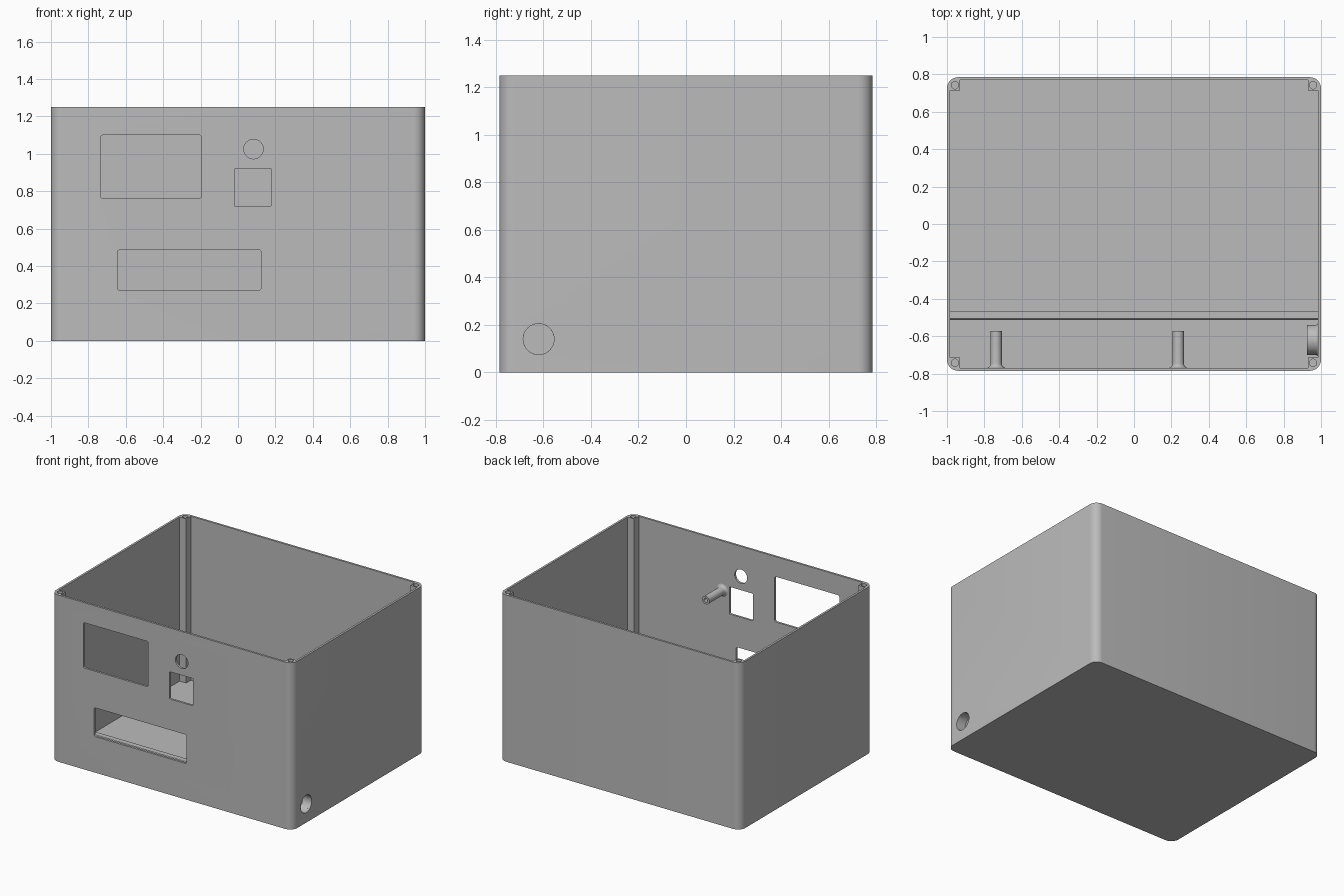
import bpy, bmesh
from math import pi, cos, sin
from mathutils import Vector

if "Cube" in bpy.data.objects:
    bpy.data.objects.remove(bpy.data.objects["Cube"])

grey = bpy.data.materials.new("plain grey")
grey.use_nodes = True
colour = (0.5, 0.5, 0.5, 1)
grey.diffuse_color = colour
grey.node_tree.nodes["Principled BSDF"].inputs["Base Color"].default_value = colour

HX, HY, HEIGHT = 1.0, 0.785, 1.25   # outer half sizes and height
WALL, FLOOR, POST = 0.016, 0.02, 0.07


def finish(name, bm):
    bmesh.ops.recalc_face_normals(bm, faces=bm.faces)
    mesh = bpy.data.meshes.new(name)
    bm.to_mesh(mesh)
    bm.free()
    mesh.materials.append(grey)
    ob = bpy.data.objects.new(name, mesh)
    bpy.context.collection.objects.link(ob)
    return ob


def smooth(ob):
    bpy.ops.object.select_all(action="DESELECT")
    ob.select_set(True)
    bpy.context.view_layer.objects.active = ob
    bpy.ops.object.shade_smooth_by_angle(angle=pi / 6)


def prism(name, points, axis, lo, hi):
    """Extrude a 2D outline along x, y or z."""
    place = {"x": lambda a, b, c: (c, a, b),
             "y": lambda a, b, c: (a, c, b),
             "z": lambda a, b, c: (a, b, c)}[axis]
    bm = bmesh.new()
    face = bm.faces.new([bm.verts.new(place(a, b, lo)) for a, b in points])
    new = bmesh.ops.extrude_face_region(bm, geom=[face])["geom"]
    bmesh.ops.translate(bm, vec=Vector(place(0, 0, hi - lo)),
                        verts=[g for g in new if isinstance(g, bmesh.types.BMVert)])
    return finish(name, bm)


def rounded(cx, cy, hw, hh, r, steps=8):
    """Outline of a rectangle with round corners."""
    points = []
    for q, (sx, sy) in enumerate([(1, 1), (-1, 1), (-1, -1), (1, -1)]):
        for i in range(steps + 1):
            a = (q + i / steps) * pi / 2
            points.append((cx + sx * (hw - r) + r * cos(a),
                           cy + sy * (hh - r) + r * sin(a)))
    return points


def circle(cx, cy, r, n=40):
    return [(cx + r * cos(2 * pi * i / n), cy + r * sin(2 * pi * i / n)) for i in range(n)]


def cut(target, cutter):
    mod = target.modifiers.new("cut", "BOOLEAN")
    mod.operation, mod.solver, mod.object = "DIFFERENCE", "EXACT", cutter
    bpy.context.view_layer.objects.active = target
    bpy.ops.object.modifier_apply(modifier=mod.name)
    bpy.data.objects.remove(cutter)


def lathe(name, profile, location, rotation, closed=False):
    """Spin a (radius, distance) profile around its own axis."""
    bm = bmesh.new()
    verts = [bm.verts.new((r, 0, d)) for r, d in profile]
    edges = [bm.edges.new(pair) for pair in zip(verts, verts[1:])]
    if closed:
        edges.append(bm.edges.new((verts[-1], verts[0])))
    bmesh.ops.spin(bm, geom=verts + edges, cent=(0, 0, 0), axis=(0, 0, 1),
                   angle=2 * pi, steps=32)
    bmesh.ops.remove_doubles(bm, verts=bm.verts, dist=0.0005)
    ob = finish(name, bm)
    ob.location, ob.rotation_euler = location, rotation
    smooth(ob)
    return ob


def flare(r, size, base):
    """Concave fillet from the wall up to a boss of radius r."""
    return [(r + size * (1 - sin(a)), base + size * (1 - cos(a)))
            for a in [i * pi / 12 for i in range(7)]]


# Open box; the hollow is notched to leave a square post in each corner
case = prism("case", rounded(0, 0, HX, HY, 0.06), "z", 0, HEIGHT)
ix, iy, px, py = HX - WALL, HY - WALL, HX - POST, HY - POST
hollow = []
for sx, sy in [(1, 1), (-1, 1), (-1, -1), (1, -1)]:
    corner = [(sx * ix, sy * py), (sx * px, sy * py), (sx * px, sy * iy)]
    hollow += corner if sx * sy > 0 else corner[::-1]
cut(case, prism("hollow", hollow, "z", FLOOR, HEIGHT + 0.1))

# Screw holes in the posts
for sx in (-1, 1):
    for sy in (-1, 1):
        hole = circle(sx * 0.957, sy * 0.742, 0.02, 24)
        cut(case, prism("screw_hole", hole, "z", HEIGHT - 0.12, HEIGHT + 0.1))

# Front openings: display, square, slot and round
for outline in (rounded(-0.465, 0.93, 0.268, 0.17, 0.012),
                rounded(0.08, 0.82, 0.097, 0.102, 0.006),
                rounded(-0.26, 0.378, 0.383, 0.108, 0.012),
                circle(0.083, 1.025, 0.052)):
    cut(case, prism("opening", outline, "y", -HY - 0.1, -HY + 0.04))

# Cable hole in the side wall
cut(case, prism("cable_hole", circle(-0.62, 0.14, 0.065), "x", HX - 0.05, HX + 0.1))
smooth(case)

# Collar around the cable hole
lathe("cable_collar",
      [(0.065, 0)] + flare(0.08, 0.015, 0) + [(0.08, 0.06), (0.065, 0.06)],
      (ix + 0.001, -0.62, 0.14), (0, -pi / 2, 0), closed=True)

# Hollow standoffs on the inside of the front wall
for i, (x, z) in enumerate([(0.237, 0.88), (-0.737, 0.45)]):
    lathe(f"standoff_{i + 1}",
          flare(0.03, 0.025, 0) + [(0.03, 0.197), (0.015, 0.197), (0.015, 0.08), (0, 0.08)],
          (x, -iy - 0.001, z), (-pi / 2, 0, 0))

# Low rib across the floor
prism("floor_rib", [(-0.513, FLOOR - 0.002), (-0.465, FLOOR - 0.002), (-0.465, 0.125),
                    (-0.505, 0.125), (-0.513, 0.117)], "x", -ix - 0.002, ix + 0.002)
